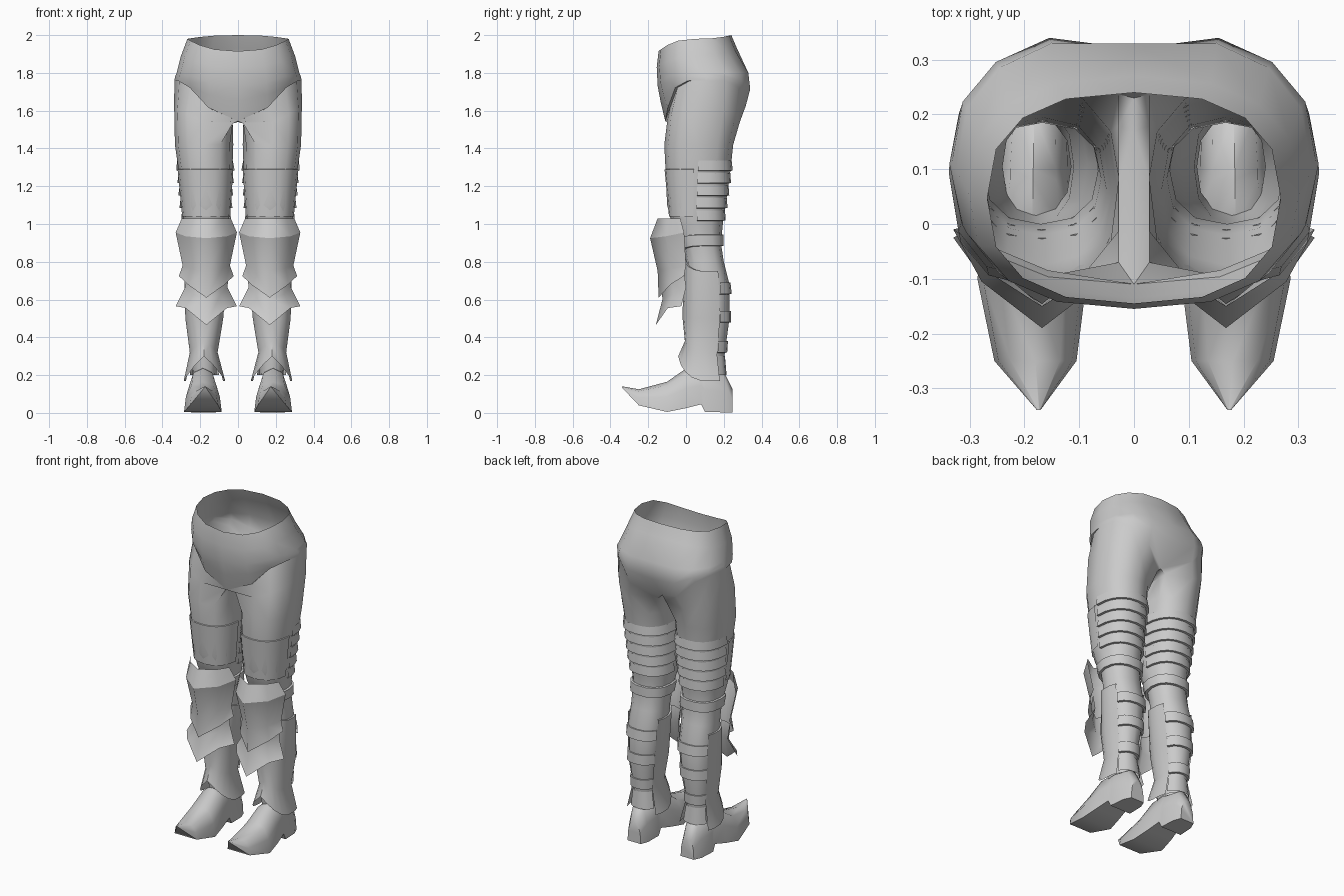
import bpy, bmesh
from math import sin, cos, pi, radians, copysign

if "Cube" in bpy.data.objects:
    bpy.data.objects.remove(bpy.data.objects["Cube"])

grey = bpy.data.materials.new("plain_grey")
grey.use_nodes = True
grey.diffuse_color = (0.6, 0.6, 0.6, 1)
grey.node_tree.nodes["Principled BSDF"].inputs["Base Color"].default_value = (0.6, 0.6, 0.6, 1)


def strip(bm, rows, closed=False):
    """Join rows of points with quads."""
    verts = [[bm.verts.new(p) for p in row] for row in rows]
    n = len(rows[0])
    for a, b in zip(verts, verts[1:]):
        for i in range(n if closed else n - 1):
            j = (i + 1) % n
            bm.faces.new((a[i], b[i], b[j], a[j]))
    return verts


def finish(name, bm, angle=38):
    """Weld, mirror to the other leg and shade."""
    bmesh.ops.remove_doubles(bm, verts=bm.verts, dist=0.0005)
    mesh = bpy.data.meshes.new(name)
    bm.to_mesh(mesh)
    bm.free()
    mesh.materials.append(grey)
    obj = bpy.data.objects.new(name, mesh)
    bpy.context.collection.objects.link(obj)
    mirror = obj.modifiers.new("mirror", 'MIRROR')
    mirror.merge_threshold = 0.001
    bpy.ops.object.select_all(action='DESELECT')
    obj.select_set(True)
    bpy.context.view_layer.objects.active = obj
    bpy.ops.object.shade_smooth_by_angle(angle=radians(angle))


def soft(v, p=0.85):
    return copysign(abs(v) ** p, v)


# Leg sections: height, inner x, outer x, front y, back y
LEG = [
    (1.54, .03, .338, -.10, .285),
    (1.42, .025, .334, -.115, .25),
    (1.28, .03, .314, -.108, .235),
    (1.10, .04, .30, -.10, .21),
    (1.00, .05, .285, -.075, .195),
    (.90, .06, .275, -.02, .185),
    (.80, .065, .275, 0, .20),
    (.68, .065, .28, -.005, .23),
    (.50, .085, .272, -.01, .23),
    (.35, .11, .255, 0, .21),
    (.20, .115, .24, .02, .19),
]


def leg_point(phi, z, off=0.0):
    """Point on the leg surface at an angle and height, pushed out by off."""
    zc = min(max(z, LEG[-1][0]), LEG[0][0])
    for hi, lo in zip(LEG, LEG[1:]):
        if zc >= lo[0]:
            t = (hi[0] - zc) / (hi[0] - lo[0])
            xi, xo, yf, yb = (h + (l - h) * t for h, l in zip(hi[1:], lo[1:]))
            break
    x = (xi + xo) / 2 + ((xo - xi) / 2 + off) * soft(cos(phi))
    y = (yf + yb) / 2 + ((yb - yf) / 2 + off) * soft(sin(phi))
    return (x, y, z)


# Trousers: hip rows run from front centre round the side to back centre
def hip_row(w, yf, yb, zf, zs, zb, power, cleft=0.0):
    row = []
    for i in range(9):
        t = pi * i / 8
        x = w * sin(t) ** 0.8 if 0 < i < 8 else 0
        y = (yf + yb) / 2 - (yb - yf) / 2 * soft(cos(t), .8)
        z = zs + ((zf if i < 4 else zb) - zs) * abs(cos(t)) ** power
        row.append((x, y - (cleft if i == 8 else 0), z))
    return row


hips = [
    hip_row(.268, -.145, .24, 1.915, 1.98, 2.0, 2),
    hip_row(.302, -.155, .27, 1.83, 1.89, 1.93, 2),
    hip_row(.325, -.15, .345, 1.73, 1.80, 1.80, 4, .015),
    hip_row(.333, -.135, .355, 1.65, 1.78, 1.69, 4, .035),
    hip_row(.337, -.11, .33, 1.545, 1.76, 1.56, 5, .10),
]
crotch = [(0, .17, 1.545), (0, .06, 1.54), (0, -.04, 1.54)]
brief_edge = hips[-1] + crotch
# Small step under the front of the briefs, fading out at the side
step = [(x + (.175 - x) * .04, y + .012, z) if 0 < i < 4 else (x, y, z)
        for i, (x, y, z) in enumerate(brief_edge)]
angles = [radians(240 + 30 * i) for i in range(12)]
legs = [[leg_point(a, row[0]) for a in angles] for row in LEG]
legs[0] = [(x, y, z + .08 * max(cos(a), 0)) if 0 < i < 8 else (.028, y * .9, z - .008)
           for i, ((x, y, z), a) in enumerate(zip(legs[0], angles))]
bm = bmesh.new()
strip(bm, hips)
strip(bm, [brief_edge, step] + legs, True)
finish("trousers", bm, 50)


# Wrapped plates that follow the leg; rows are (height, front lift, offset)
def band(name, start, end, rows, n=10):
    bm = bmesh.new()
    pts = []
    for z, lift, off in rows:
        row = []
        for i in range(n + 1):
            a = radians(start + (end - start) * i / n)
            rise = lift * (1 - abs(cos(a))) if sin(a) < 0 else 0
            row.append(leg_point(a, z + rise, off))
        pts.append(row)
    strip(bm, pts)
    finish(name, bm)


band("thigh_plate", 185, 355, [(1.29, 0, 0), (1.288, 0, .005), (1.04, 0, .005)])
for k in range(5):
    z = 1.335 - .066 * k
    band(f"thigh_slat_{k + 1}", 0, 180,
         [(z, 0, .001), (z - .052, 0, .012), (z - .054, 0, 0)])
band("knee_strap", 0, 360, [(.945, -.04, 0), (.943, -.04, .012), (.885, -.03, .014),
                            (.883, -.03, 0)], 14)
band("greave", 150, 390, [(.75, .07, 0), (.75, .07, .01), (.5, 0, .008),
                          (.32, .06, .004), (.17, .13, .048)], 12)
band("greave_back_cuff", 30, 150, [(.30, 0, .003), (.20, 0, .025)], 6)
for k, z in enumerate((.69, .54, .38)):
    band(f"calf_slat_{k + 1}", 30, 150,
         [(z, 0, 0), (z, 0, .008), (z - .06, 0, .012), (z - .062, 0, 0)], 6)


# Ridged knee armour: rows of half width, ridge y, edge y, ridge z, mid z, edge z
def ridged_guard(name, rows, cx=.168):
    bm = bmesh.new()
    pts = []
    for w, yr, ye, zr, zm, ze in rows:
        ym = yr + (ye - yr) * .47
        pts.append([(cx - w, ye, ze), (cx - .68 * w, ym, zm), (cx, yr, zr),
                    (cx + .68 * w, ym, zm), (cx + w, ye, ze)])
    strip(bm, pts)
    finish(name, bm, 80)


knee_rim = (.162, -.19, -.01, .925, .935, .955)
ridged_guard("knee_cap", [(.13, -.15, -.03, 1.03, 1.03, 1.03), knee_rim])
ridged_guard("knee_guard", [
    knee_rim,
    (.125, -.15, 0, .75, .765, .78),
    (.145, -.145, -.01, .61, .68, .725),
])
ridged_guard("knee_spikes", [
    (.12, -.13, -.01, .70, .72, .75),
    (.112, -.125, 0, .60, .63, .665),
    (.162, -.16, -.025, .465, .555, .565),
])

# Pointed boot: sections along y with centre x, half width, sole z, top z
BOOT = [
    (-.34, .174, .003, .135, .141),
    (-.25, .18, .075, .04, .125),
    (-.10, .186, .10, .005, .165),
    (0, .186, .085, .025, .235),
    (.08, .184, .07, .045, .245),
    (.10, .184, .07, .005, .24),
    (.20, .182, .064, .003, .22),
    (.245, .18, .045, .003, .13),
]
SHAPE = ((-1, 0), (-.9, .5), (-.6, .88), (0, 1), (.6, .88), (.9, .5), (1, 0))
bm = bmesh.new()
sections = [[(cx + s * w, y, zb + f * (zt - zb)) for s, f in SHAPE]
            for y, cx, w, zb, zt in BOOT]
rings = strip(bm, sections, True)
bm.faces.new(rings[0])
bm.faces.new(rings[-1])
bmesh.ops.recalc_face_normals(bm, faces=bm.faces)
finish("boot", bm, 50)
